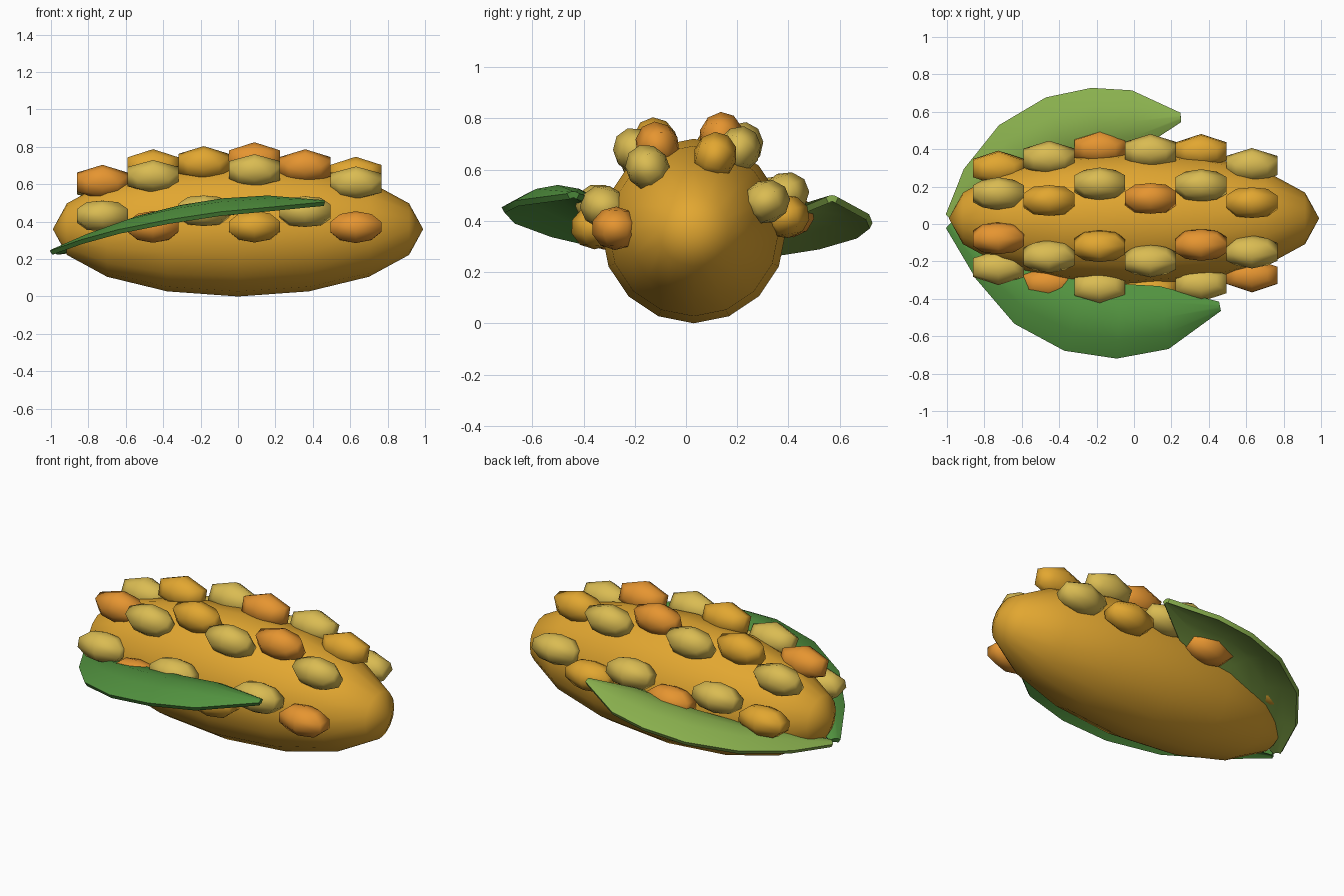
import bpy, bmesh, math
from mathutils import Matrix, Vector

if "Cube" in bpy.data.objects:
    bpy.data.objects.remove(bpy.data.objects["Cube"])


def material(name, rgb):
    m = bpy.data.materials.new(name)
    m.diffuse_color = (*rgb, 1)
    m.use_nodes = True
    m.node_tree.nodes["Principled BSDF"].inputs["Base Color"].default_value = m.diffuse_color
    return m


GOLD = material("gold", (0.76, 0.385, 0.03))
PALE = material("pale_yellow", (0.70, 0.50, 0.085))
ORANGE = material("orange", (0.79, 0.30, 0.03))
DARK = material("dark_green", (0.084, 0.29, 0.05))
LIGHT = material("light_green", (0.25, 0.43, 0.075))

CY, CZ, LENGTH, RADIUS = 0.03, 0.36, 0.99, 0.36


def finish(name, bm, mat):
    mesh = bpy.data.meshes.new(name)
    bm.to_mesh(mesh)
    bm.free()
    mesh.materials.append(mat)
    mesh.shade_smooth()
    ob = bpy.data.objects.new(name, mesh)
    bpy.context.collection.objects.link(ob)
    return ob


def ball(name, segments, rings, matrix, mat):
    bm = bmesh.new()
    bmesh.ops.create_uvsphere(bm, u_segments=segments, v_segments=rings, radius=1)
    bm.transform(matrix)
    return finish(name, bm, mat)


# Cob: a long ellipsoid with its poles along x
ball("cob", 16, 8, Matrix.Translation((0, CY, CZ))
     @ Matrix.Diagonal((LENGTH, RADIUS, RADIUS, 1))
     @ Matrix.Rotation(math.pi / 2, 4, 'Y'), GOLD)

# Kernels: four staggered rows over the upper half, from front to back
ROWS = [(PALE, ORANGE, PALE, GOLD, PALE, ORANGE),
        (ORANGE, PALE, GOLD, PALE, ORANGE, PALE),
        (PALE, GOLD, PALE, ORANGE, PALE, GOLD),
        (GOLD, PALE, ORANGE, PALE, GOLD, PALE)]
for r, row in enumerate(ROWS):
    for i, mat in enumerate(row):
        x = -0.725 + 0.271 * i
        a = math.radians(-75 + 52 * r - 13 * (i % 2))
        rad = RADIUS * math.sqrt(1 - (x / LENGTH) ** 2) + 0.027
        out = Vector((0, math.sin(a), math.cos(a)))
        side = Vector((1, 0, 0)).cross(out)
        m = Matrix.Identity(4)
        for k, col in enumerate((Vector((0.165, 0, 0)), out * 0.095, side * 0.085)):
            for j in range(3):
                m[j][k] = col[j]
        m.translation = Vector((x, CY, CZ)) + out * rad
        ball(f"kernel_{r}_{i}", 6, 5, m, mat)


# Husk leaves: arched blades swept along a midrib of (x, y, z, half width)
def leaf(name, midrib, outward, mat):
    bm = bmesh.new()
    rows = []
    for i, (x, y, z, w) in enumerate(midrib):
        p, q = midrib[max(i - 1, 0)], midrib[min(i + 1, len(midrib) - 1)]
        n = Vector((-(q[1] - p[1]), q[0] - p[0], 0)).normalized() * outward
        rows.append([bm.verts.new(Vector((x, y, z - 0.36 * w * t * t)) + n * w * t)
                     for t in (-1, -0.5, 0, 0.5, 1)])
    for a, b in zip(rows, rows[1:]):
        for k in range(4):
            bm.faces.new((a[k], b[k], b[k + 1], a[k + 1]))
    bmesh.ops.recalc_face_normals(bm, faces=bm.faces)
    if sum(f.normal.z for f in bm.faces) < 0:
        bmesh.ops.reverse_faces(bm, faces=bm.faces)
    ob = finish(name, bm, mat)
    mod = ob.modifiers.new("thickness", 'SOLIDIFY')
    mod.thickness = 0.025
    mod.offset = -1
    bpy.context.view_layer.objects.active = ob
    ob.select_set(True)
    bpy.ops.object.modifier_apply(modifier=mod.name)
    bpy.ops.object.shade_smooth_by_angle(angle=math.radians(40))
    ob.select_set(False)


leaf("front_leaf", [(-0.985, 0.0, 0.255, 0.03), (-0.77, -0.20, 0.345, 0.12),
                    (-0.54, -0.36, 0.43, 0.20), (-0.30, -0.47, 0.49, 0.22),
                    (-0.08, -0.52, 0.525, 0.20), (0.16, -0.50, 0.54, 0.17),
                    (0.46, -0.44, 0.515, 0.025)], -1, DARK)
leaf("back_leaf", [(-0.985, 0.03, 0.255, 0.03), (-0.82, 0.20, 0.32, 0.13),
                   (-0.62, 0.38, 0.375, 0.18), (-0.40, 0.49, 0.425, 0.20),
                   (-0.20, 0.54, 0.46, 0.19), (0.0, 0.55, 0.485, 0.165),
                   (0.25, 0.57, 0.50, 0.025)], 1, LIGHT)
